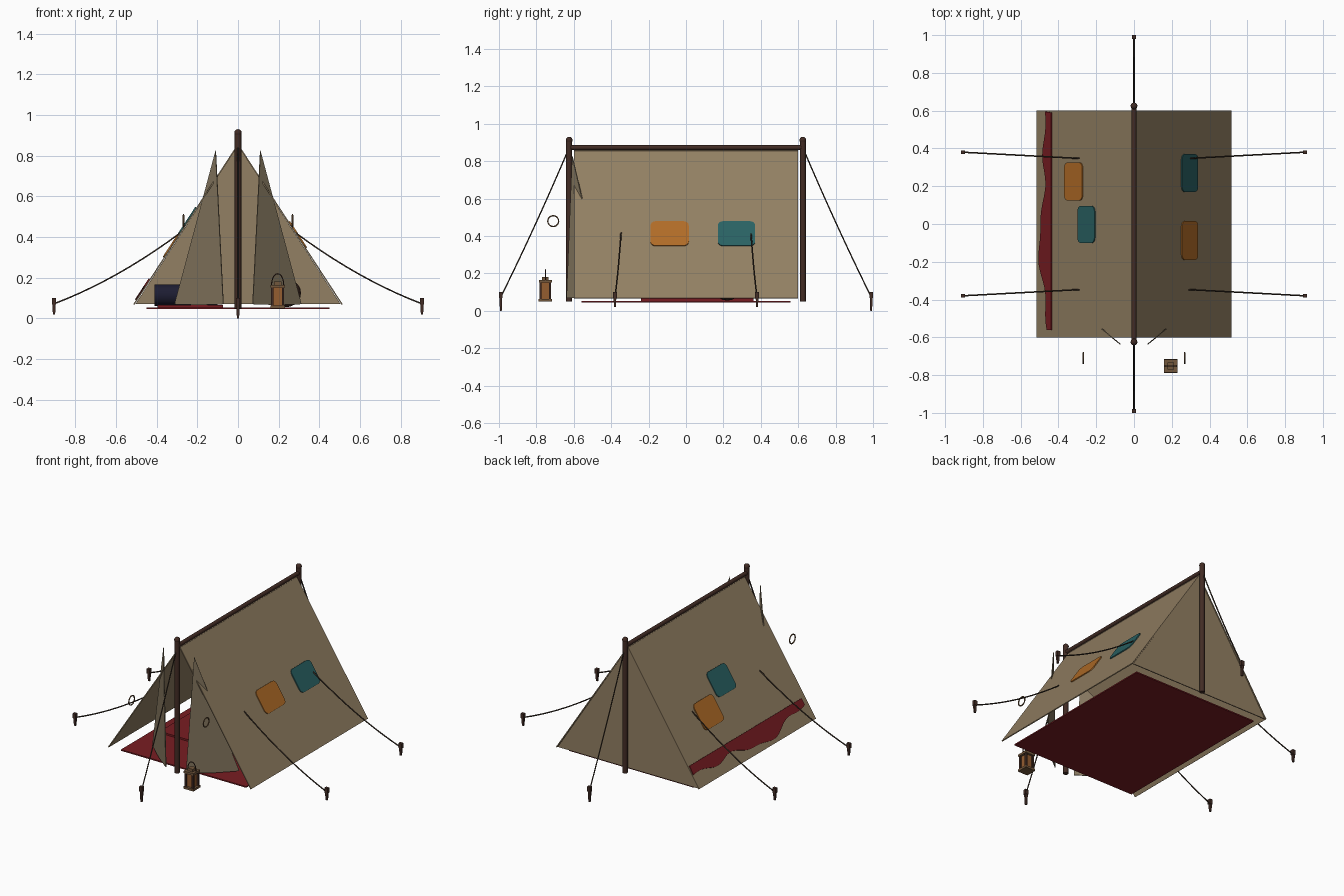
import bpy, bmesh, math
from mathutils import Vector

if "Cube" in bpy.data.objects:
    bpy.data.objects.remove(bpy.data.objects["Cube"])

def mat(name, rgb):
    m = bpy.data.materials.new(name)
    m.diffuse_color = (*rgb, 1)
    m.use_nodes = True
    m.node_tree.nodes["Principled BSDF"].inputs["Base Color"].default_value = m.diffuse_color
    return m

CANVAS = mat("canvas", (0.29, 0.215, 0.125))
FLAP = mat("flap_canvas", (0.235, 0.185, 0.115))
WOOD = mat("dark_wood", (0.055, 0.025, 0.018))
ROPE = mat("rope", (0.045, 0.03, 0.02))
RED = mat("red_cloth", (0.19, 0.012, 0.016))
ORANGE = mat("orange_patch", (0.44, 0.15, 0.02))
TEAL = mat("teal_patch", (0.022, 0.12, 0.125))
NAVY = mat("navy_bedding", (0.012, 0.012, 0.032))
BRASS = mat("old_brass", (0.17, 0.095, 0.045))
GLOW = mat("amber_glass", (0.30, 0.11, 0.03))

RIDGE, BASE, HALF = 0.86, 0.07, 0.515
SLOPE = (RIDGE - BASE) / HALF

def finish(name, bm, material, smooth=False):
    bmesh.ops.recalc_face_normals(bm, faces=bm.faces)
    me = bpy.data.meshes.new(name)
    bm.to_mesh(me)
    bm.free()
    me.materials.append(material)
    ob = bpy.data.objects.new(name, me)
    bpy.context.collection.objects.link(ob)
    if smooth:
        bpy.context.view_layer.objects.active = ob
        ob.select_set(True)
        bpy.ops.object.shade_smooth_by_angle(angle=math.radians(40))
        ob.select_set(False)
    return ob

def sheet(name, pts, offset, material):
    """Thin plate: polygon plus its copy moved by offset."""
    bm = bmesh.new()
    offset = Vector(offset)
    a = [bm.verts.new(p) for p in pts]
    b = [bm.verts.new(Vector(p) + offset) for p in pts]
    bm.faces.new(a)
    bm.faces.new(b[::-1])
    n = len(pts)
    for i in range(n):
        bm.faces.new((a[i], b[i], b[(i + 1) % n], a[(i + 1) % n]))
    return finish(name, bm, material)

def box(name, c, size, material, taper=1.0):
    bm = bmesh.new()
    bmesh.ops.create_cube(bm, size=1)
    for v in bm.verts:
        k = taper if v.co.z < 0 else 1
        v.co = Vector(c) + Vector((v.co.x * size[0] * k, v.co.y * size[1] * k, v.co.z * size[2]))
    return finish(name, bm, material)

def rod(name, p, q, r, material, sides=12, r2=None):
    p, q = Vector(p), Vector(q)
    bm = bmesh.new()
    bmesh.ops.create_cone(bm, cap_ends=True, segments=sides, radius1=r,
                          radius2=r if r2 is None else r2, depth=(q - p).length)
    rot = (q - p).to_track_quat('Z', 'Y')
    for v in bm.verts:
        v.co = rot @ v.co + (p + q) / 2
    return finish(name, bm, material, True)

def ball(name, c, scale, material):
    bm = bmesh.new()
    bmesh.ops.create_uvsphere(bm, u_segments=16, v_segments=10, radius=1)
    for v in bm.verts:
        v.co = Vector(c) + Vector(scale) * v.co
    return finish(name, bm, material, True)

def tube(name, pts, r, material, cyclic=False):
    cu = bpy.data.curves.new(name, 'CURVE')
    cu.dimensions = '3D'
    cu.bevel_depth, cu.bevel_resolution = r, 1
    sp = cu.splines.new('POLY')
    sp.points.add(len(pts) - 1)
    for s, p in zip(sp.points, pts):
        s.co = (*p, 1)
    sp.use_cyclic_u = cyclic
    cu.materials.append(material)
    ob = bpy.data.objects.new(name, cu)
    bpy.context.collection.objects.link(ob)
    bpy.context.view_layer.objects.active = ob
    ob.select_set(True)
    bpy.ops.object.convert(target='MESH')
    bpy.context.object.select_set(False)

def rope(name, p, q, sag):
    p, q = Vector(p), Vector(q)
    tube(name, [p.lerp(q, i / 10) - Vector((0, 0, 4 * sag * (i / 10) * (1 - i / 10)))
                for i in range(11)], 0.004, ROPE)

def on_roof(side, x, y):
    return Vector((side * x, y, RIDGE - SLOPE * x))

def roof_normal(side):
    return Vector((side * SLOPE, 0, 1)).normalized()

def patch(name, side, y0, y1, x0, x1, material):
    """Rounded rectangle lying on the roof slope."""
    k = math.sqrt(1 + SLOPE ** 2)
    r, pts = 0.028, []
    hy, hx = (y1 - y0) / 2 - r, (x1 - x0) / 2 - r / k
    for c, (sy, sx) in enumerate([(1, 1), (-1, 1), (-1, -1), (1, -1)]):
        for i in range(5):
            a = math.pi / 2 * (c + i / 4)
            pts.append(on_roof(side, (x0 + x1) / 2 + sx * hx + r / k * math.sin(a),
                               (y0 + y1) / 2 + sy * hy + r * math.cos(a)))
    sheet(name, pts, roof_normal(side) * 0.006, material)

# Canvas roof slopes and closed back wall
for side, tag in ((-1, "left"), (1, "right")):
    sheet(f"{tag}_roof", [on_roof(side, 0, -0.6), on_roof(side, 0, 0.6),
                          on_roof(side, HALF, 0.6), on_roof(side, HALF, -0.6)],
          -roof_normal(side) * 0.006, CANVAS)
    # Door flaps swung inward, their tips poking through the roof
    sheet(f"{tag}_door_flap", [(side * 0.108, -0.605, 0.825), (side * 0.07, -0.635, 0.07),
                               (side * 0.19, -0.537, 0.066), (side * 0.31, -0.43, 0.07)],
          (side * 0.003, -0.004, 0), FLAP)
    # Tie rings beside the door
    tube(f"{tag}_tie_ring", [(side * 0.268, -0.71 + 0.029 * math.cos(i * math.pi / 10),
                              0.48 + 0.029 * math.sin(i * math.pi / 10)) for i in range(20)],
         0.004, BRASS, True)
sheet("back_wall", [(0, 0.59, RIDGE - 0.01), (-HALF + 0.01, 0.59, BASE), (HALF - 0.01, 0.59, BASE)],
      (0, 0.006, 0), CANVAS)

# Sewn patches
patch("right_orange_patch", 1, -0.19, 0.015, 0.25, 0.335, ORANGE)
patch("right_teal_patch", 1, 0.17, 0.37, 0.25, 0.335, TEAL)
patch("left_orange_patch", -1, 0.125, 0.325, 0.27, 0.365, ORANGE)
patch("left_teal_patch", -1, -0.10, 0.095, 0.205, 0.295, TEAL)

# Wavy red strip along the left hem
low = []
for i in range(41):
    y = -0.56 + 1.155 * i / 40
    d = 0.455 + 0.045 * math.exp(-((y + 0.12) / 0.24) ** 2) + 0.02 * math.exp(-((y - 0.4) / 0.2) ** 2)
    low.append(on_roof(-1, d + 0.006 * math.sin(y * 22), y))
top = [on_roof(-1, 0.434, 0.59), on_roof(-1, 0.434, -0.56)]
sheet("red_hem_strip", low + top, roof_normal(-1) * 0.006, RED)

# Ground sheet and bedding
box("ground_sheet", (0, 0, 0.05), (0.90, 1.12, 0.008), RED)
box("bed_mat", (-0.235, 0.06, 0.059), (0.32, 0.6, 0.012), RED)
rod("bed_roll", (-0.41, 0.32, 0.115), (-0.10, 0.32, 0.115), 0.053, NAVY, 20)
ball("sack", (0.235, 0.22, 0.125), (0.075, 0.075, 0.07), WOOD)

# Wooden frame
rod("ridge_pole", (0, -0.63, 0.873), (0, 0.63, 0.873), 0.013, WOOD)
for s, tag in ((-1, "front"), (1, "back")):
    rod(f"{tag}_pole", (0, s * 0.625, 0.05), (0, s * 0.625, 0.905), 0.016, WOOD)
    ball(f"{tag}_pole_knob", (0, s * 0.625, 0.913), (0.018,) * 3, WOOD)

# Guy ropes and pegs
def peg(name, x, y, z0):
    box(name, (x, y, (z0 + 0.07) / 2), (0.017, 0.015, 0.07 - z0), WOOD, 0.65)
    box(name + "_head", (x, y, 0.084), (0.022, 0.02, 0.032), WOOD)

for s, tag in ((-1, "front"), (1, "back")):
    peg(f"{tag}_peg", 0, s * 0.99, 0.0)
    rope(f"{tag}_guy_rope", (0, s * 0.63, 0.86), (0, s * 0.99, 0.075), 0.015)
    for side, t2 in ((-1, "left"), (1, "right")):
        peg(f"{tag}_{t2}_peg", side * 0.905, s * 0.38, 0.02)
        rope(f"{tag}_{t2}_guy_rope", (side * 0.285, s * 0.347, 0.42),
             (side * 0.905, s * 0.38, 0.072), 0.028)

# Lantern by the door
lx, ly = 0.195, -0.752
box("lantern_base", (lx, ly, 0.057), (0.072, 0.072, 0.014), BRASS)
box("lantern_glass", (lx, ly, 0.108), (0.042, 0.042, 0.09), GLOW)
box("lantern_top", (lx, ly, 0.158), (0.07, 0.07, 0.014), BRASS)
box("lantern_cap", (lx, ly, 0.173), (0.036, 0.036, 0.018), BRASS)
for sx in (-1, 1):
    for sy in (-1, 1):
        box("lantern_post", (lx + sx * 0.026, ly + sy * 0.026, 0.108), (0.011, 0.011, 0.09), WOOD)
tube("lantern_handle", [(lx + 0.03 * math.cos(a * math.pi / 10), ly,
                         0.165 + 0.055 * math.sin(a * math.pi / 10)) for a in range(11)], 0.003, WOOD)
